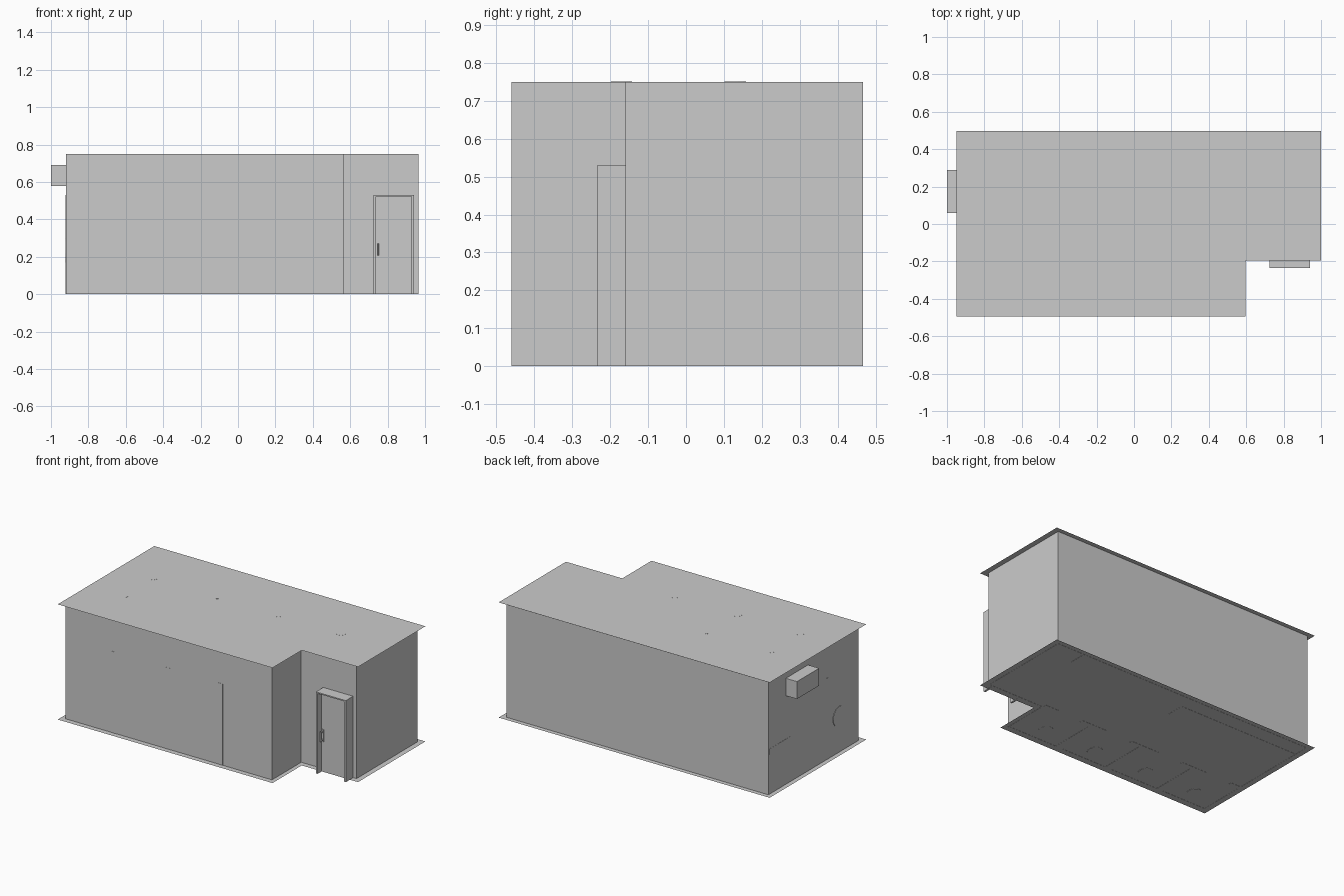
import bpy, bmesh
from math import pi

if "Cube" in bpy.data.objects:
    bpy.data.objects.remove(bpy.data.objects["Cube"])

Z_TOP = 0.75


def finish(name, bm):
    bmesh.ops.recalc_face_normals(bm, faces=bm.faces)
    me = bpy.data.meshes.new(name)
    bm.to_mesh(me)
    bm.free()
    ob = bpy.data.objects.new(name, me)
    bpy.context.collection.objects.link(ob)
    return ob


def box(name, x0, x1, y0, y1, z0, z1):
    bm = bmesh.new()
    bmesh.ops.create_cube(bm, size=1)
    for v in bm.verts:
        v.co = (x0 if v.co.x < 0 else x1,
                y0 if v.co.y < 0 else y1,
                z0 if v.co.z < 0 else z1)
    return finish(name, bm)


def tube(name, loc, r1, r2, depth, rot=(0, 0, 0), sides=20, scale=(1, 1, 1)):
    bm = bmesh.new()
    bmesh.ops.create_cone(bm, cap_ends=True, segments=sides,
                          radius1=r1, radius2=r2, depth=depth)
    ob = finish(name, bm)
    ob.location, ob.rotation_euler, ob.scale = loc, rot, scale
    return ob


def l_outline(x0, x1, y0, y1, nx, ny):
    return [(x0, y0), (nx, y0), (nx, ny), (x1, ny), (x1, y1), (x0, y1)]


def sheet(name, outline, z):
    bm = bmesh.new()
    bm.faces.new([bm.verts.new((x, y, z)) for x, y in outline])
    return finish(name, bm)


# Floor and ceiling sheets overhang the walls slightly
slab = l_outline(-0.95, 1.0, -0.495, 0.497, 0.595, -0.195)
sheet("floor", slab, 0.001)
sheet("ceiling", slab, Z_TOP)

# Thin walls following the L-shaped plan
bm = bmesh.new()
plan = l_outline(-0.92, 0.965, -0.46, 0.467, 0.567, -0.16)
low = [bm.verts.new((x, y, 0)) for x, y in plan]
high = [bm.verts.new((x, y, Z_TOP)) for x, y in plan]
for i in range(len(plan)):
    j = (i + 1) % len(plan)
    bm.faces.new((low[i], low[j], high[j], high[i]))
walls = bpy.data.meshes.new("walls")
bm.to_mesh(walls)
bm.free()
walls = bpy.data.objects.new("walls", walls)
bpy.context.collection.objects.link(walls)
mod = walls.modifiers.new("thickness", 'SOLIDIFY')
mod.thickness = 0.008
mod.offset = -1
mod.use_even_offset = True

# Entrance door: frame, recessed leaf and pull handle
box("door_frame_left", 0.725, 0.738, -0.235, -0.155, 0, 0.53)
box("door_frame_right", 0.927, 0.94, -0.235, -0.155, 0, 0.53)
box("door_frame_top", 0.725, 0.94, -0.235, -0.155, 0.522, 0.53)
box("door_leaf", 0.738, 0.927, -0.197, -0.165, 0.002, 0.522)
box("door_handle_plate", 0.742, 0.758, -0.202, -0.197, 0.2, 0.278)
tube("door_handle_bar", (0.75, -0.222, 0.239), 0.005, 0.005, 0.066, sides=12)
for z in (0.212, 0.266):
    box("door_handle_post", 0.746, 0.754, -0.222, -0.2, z - 0.004, z + 0.004)

# Ventilation box on the left wall
box("wall_unit", -1.0, -0.918, 0.06, 0.288, 0.577, 0.69)

# Stall dividers, whose ends show through the front wall
dividers = (-0.575, -0.185, 0.19)
for x in dividers:
    box("stall_divider", x - 0.023, x + 0.023, -0.461, -0.15, 0, 0.53)

# Stall fronts with a door in each, and the fixture behind
edges = (-0.921,) + dividers + (0.56,)
for a, b in zip(edges, edges[1:]):
    c = (a + b) / 2
    box("stall_front_left", a, c - 0.09, -0.15, -0.125, 0, 0.53)
    box("stall_front_right", c + 0.09, b, -0.15, -0.125, 0, 0.53)
    box("stall_door", c - 0.088, c + 0.088, -0.145, -0.13, 0.02, 0.52)
    tube("toilet_bowl", (c, -0.35, 0.07), 0.04, 0.06, 0.14, scale=(1, 1.25, 1))
    box("toilet_tank", c - 0.06, c + 0.06, -0.45, -0.41, 0.1, 0.25)

# Round dispenser on the left wall
tube("round_dispenser", (-0.91, -0.26, 0.235), 0.065, 0.065, 0.026,
     (0, pi / 2, 0), 24)

# Counter and bench along the back wall
box("counter", -0.921, -0.04, 0.24, 0.46, 0.26, 0.295)
box("counter_base", -0.9, -0.05, 0.25, 0.37, 0, 0.26)
box("bench", 0.02, 0.77, 0.353, 0.459, 0, 0.14)

# Flush ceiling lights and small sprinklers
lights = [(x, 0.13) for x in (-0.7, -0.24, 0.2, 0.65)]
lights += [(x, -0.17) for x in (-0.7, -0.25, 0.2)]
for x, y in lights:
    tube("ceiling_light", (x, y, Z_TOP - 0.005), 0.028, 0.028, 0.011, sides=24)
for x in (-0.37, 0.235, 0.84):
    tube("sprinkler", (x, -0.06, Z_TOP - 0.01), 0.008, 0.006, 0.02, sides=12)
